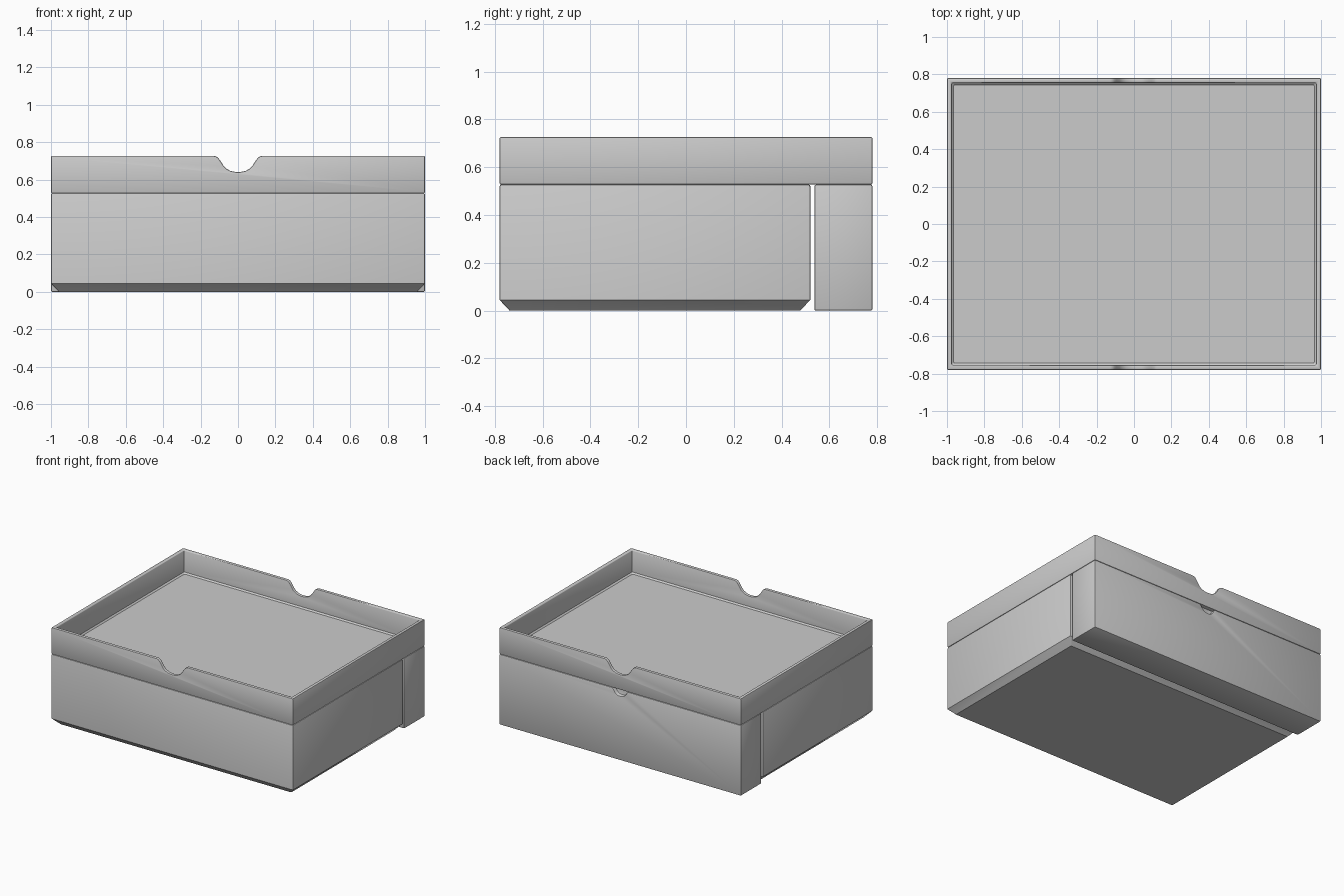
import bpy
import bmesh

if "Cube" in bpy.data.objects:
    bpy.data.objects.remove(bpy.data.objects["Cube"], do_unlink=True)

# One plain grey for everything
GREY = (0.6, 0.6, 0.6, 1.0)
grey = bpy.data.materials.new("plain_grey")
grey.use_nodes = True
grey.diffuse_color = GREY
grey.node_tree.nodes["Principled BSDF"].inputs["Base Color"].default_value = GREY


def loft(name, rings):
    """Solid skinned between equally long rings of points."""
    bm = bmesh.new()
    loops = [[bm.verts.new(p) for p in ring] for ring in rings]
    n = len(loops[0])
    for a, b in zip(loops, loops[1:]):
        for i in range(n):
            j = (i + 1) % n
            bm.faces.new((a[i], a[j], b[j], b[i]))
    bm.faces.new(loops[0][::-1])
    bm.faces.new(loops[-1])
    bmesh.ops.recalc_face_normals(bm, faces=bm.faces)
    mesh = bpy.data.meshes.new(name)
    bm.to_mesh(mesh)
    bm.free()
    mesh.materials.append(grey)
    obj = bpy.data.objects.new(name, mesh)
    bpy.context.collection.objects.link(obj)
    return obj


def rect(x, y0, y1, z, inset=0.0):
    x, y0, y1 = x - inset, y0 + inset, y1 - inset
    return [(-x, y0, z), (x, y0, z), (x, y1, z), (-x, y1, z)]


def finger_notch(name, y0, y1, top, scale):
    """Cutter with a rounded scoop and flared shoulders."""
    half = [(0.128, 0.0), (0.115, -0.004), (0.105, -0.012), (0.094, -0.027),
            (0.078, -0.052), (0.062, -0.069), (0.042, -0.080), (0.02, -0.085)]
    right = [(0.128, 0.1)] + half
    outline = right + [(0, -0.087)] + [(-x, z) for x, z in reversed(right)]
    return loft(name, [[(x * scale, y, top + z * scale) for x, z in outline]
                       for y in (y0, y1)])


def activate(obj):
    bpy.ops.object.select_all(action="DESELECT")
    obj.select_set(True)
    bpy.context.view_layer.objects.active = obj


def finish(obj, cutters=(), width=0.007):
    """Cut, round the sharp edges and smooth the shading."""
    activate(obj)
    for cutter in cutters:
        cutter.hide_render = True
        mod = obj.modifiers.new("cut", "BOOLEAN")
        mod.operation = "DIFFERENCE"
        mod.solver = "EXACT"
        mod.object = cutter
        bpy.ops.object.modifier_apply(modifier=mod.name)
        bpy.data.objects.remove(cutter, do_unlink=True)
    mod = obj.modifiers.new("soft_edges", "BEVEL")
    mod.width = width
    mod.segments = 2
    mod.limit_method = "ANGLE"
    mod.angle_limit = 1.0
    mod.use_clamp_overlap = False
    bpy.ops.object.modifier_apply(modifier=mod.name)
    activate(obj)
    bpy.ops.object.shade_smooth_by_angle(angle=0.6)


W, D = 1.0, 0.78          # half width and half depth
SEAM, TOP = 0.527, 0.727  # tray underside and rim
WALL = 0.026

# Open tray with a shallow floor and two finger notches
tray = loft("tray", [rect(W, -D, D, SEAM), rect(W, -D, D, TOP)])
pocket = loft("pocket_cutter", [rect(W - WALL, -D + WALL, D - WALL, 0.553, 0.01),
                                rect(W - WALL, -D + WALL, D - WALL, 0.563),
                                rect(W - WALL, -D + WALL, D - WALL, 0.9)])
finish(tray, [pocket, finger_notch("rim_cutter", -1, 1, TOP, 1.0)])

# Main box with a chamfered underside
main_box = loft("main_box", [rect(W, -D, 0.52, 0, 0.042),
                             rect(W, -D, 0.52, 0.045),
                             rect(W, -D, 0.52, SEAM)])
finish(main_box)

# Separate rear compartment with a small pull scoop
rear_box = loft("rear_box", [rect(W, 0.537, D, 0), rect(W, 0.537, D, SEAM)])
finish(rear_box, [finger_notch("pull_cutter", 0.75, 0.9, SEAM, 0.55)])
